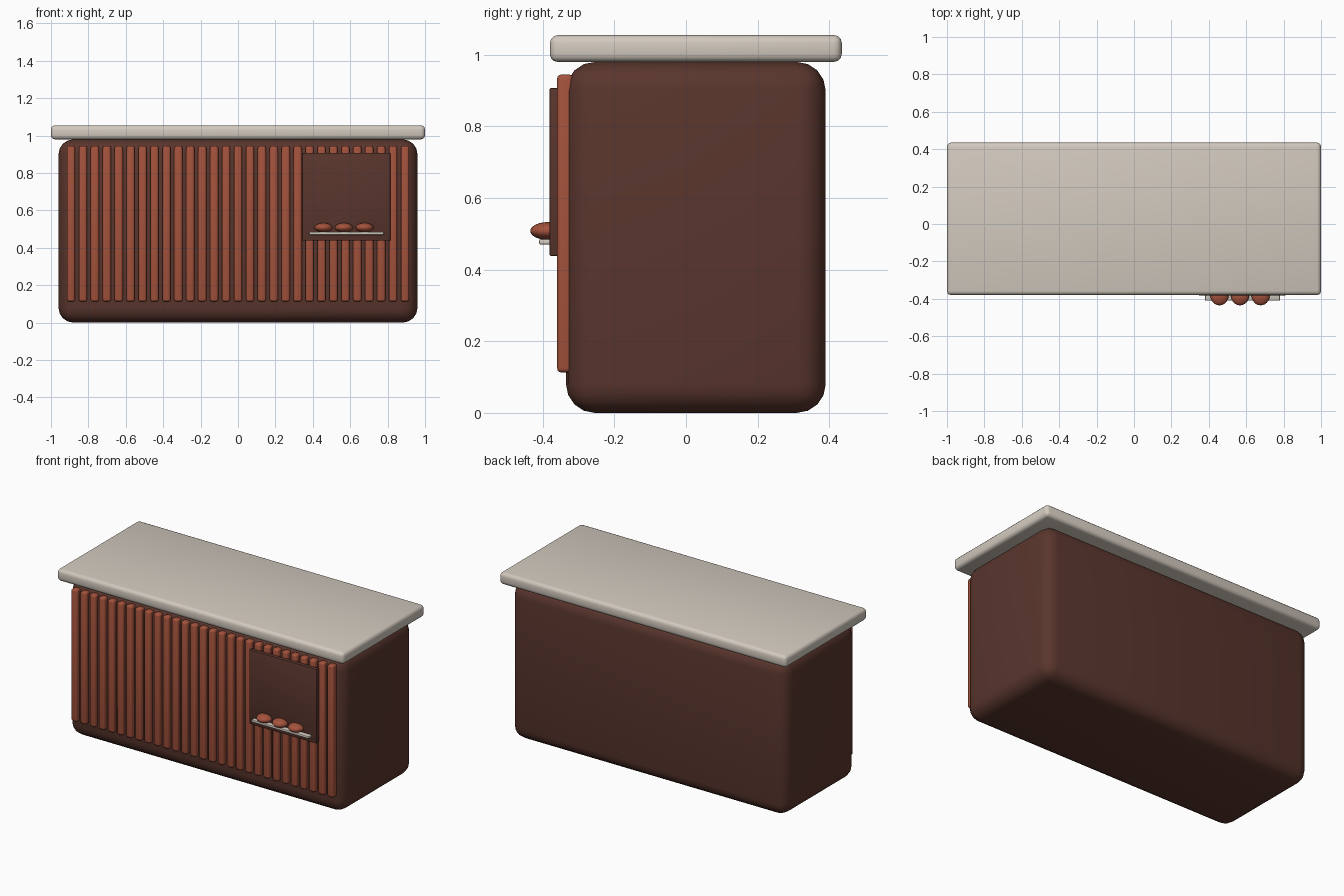
import bpy, math

if "Cube" in bpy.data.objects:
    bpy.data.objects.remove(bpy.data.objects["Cube"])

def material(name, rgb):
    m = bpy.data.materials.new(name)
    m.diffuse_color = (*rgb, 1)
    m.use_nodes = True
    m.node_tree.nodes["Principled BSDF"].inputs["Base Color"].default_value = m.diffuse_color
    return m

DARK = material("dark_wood", (0.10, 0.036, 0.026))
SLAT = material("red_wood", (0.37, 0.085, 0.045))
STONE = material("pale_stone", (0.65, 0.59, 0.52))

def finish(ob, name, mat):
    ob.name = name
    ob.data.materials.append(mat)
    bpy.ops.object.shade_smooth_by_angle(angle=math.radians(40))
    return ob

def box(name, lo, hi, bevel, segments, mat):
    """Rounded box between two corners."""
    bpy.ops.mesh.primitive_cube_add(size=1, location=[(a + b) / 2 for a, b in zip(lo, hi)])
    ob = bpy.context.object
    ob.scale = [b - a for a, b in zip(lo, hi)]
    bpy.ops.object.transform_apply(location=False, rotation=False, scale=True)
    mod = ob.modifiers.new("Bevel", 'BEVEL')
    mod.width, mod.segments = bevel, segments
    bpy.ops.object.modifier_apply(modifier=mod.name)
    return finish(ob, name, mat)

# Cabinet body and countertop
box("body", (-0.96, -0.335, 0), (0.96, 0.39, 0.98), 0.08, 4, DARK)
box("countertop", (-1, -0.38, 0.98), (1, 0.435, 1.055), 0.022, 3, STONE)

# Row of vertical front slats
COUNT, REACH = 29, 0.893
for i in range(COUNT):
    x = -REACH + 2 * REACH * i / (COUNT - 1)
    box(f"slat_{i + 1}", (x - 0.022, -0.36, 0.113), (x + 0.022, -0.315, 0.945), 0.012, 3, SLAT)

# Display panel with a small shelf
box("display_panel", (0.345, -0.381, 0.438), (0.815, -0.355, 0.907), 0.004, 2, DARK)
box("display_shelf", (0.38, -0.41, 0.47), (0.78, -0.36, 0.485), 0.004, 2, STONE)

# Loaves on the shelf
for i in range(3):
    bpy.ops.mesh.primitive_uv_sphere_add(segments=24, ring_count=12, radius=1,
                                         location=(0.457 + 0.11 * i, -0.385, 0.508))
    ob = bpy.context.object
    ob.scale = (0.048, 0.05, 0.025)
    bpy.ops.object.transform_apply(location=False, rotation=False, scale=True)
    finish(ob, f"loaf_{i + 1}", SLAT)
